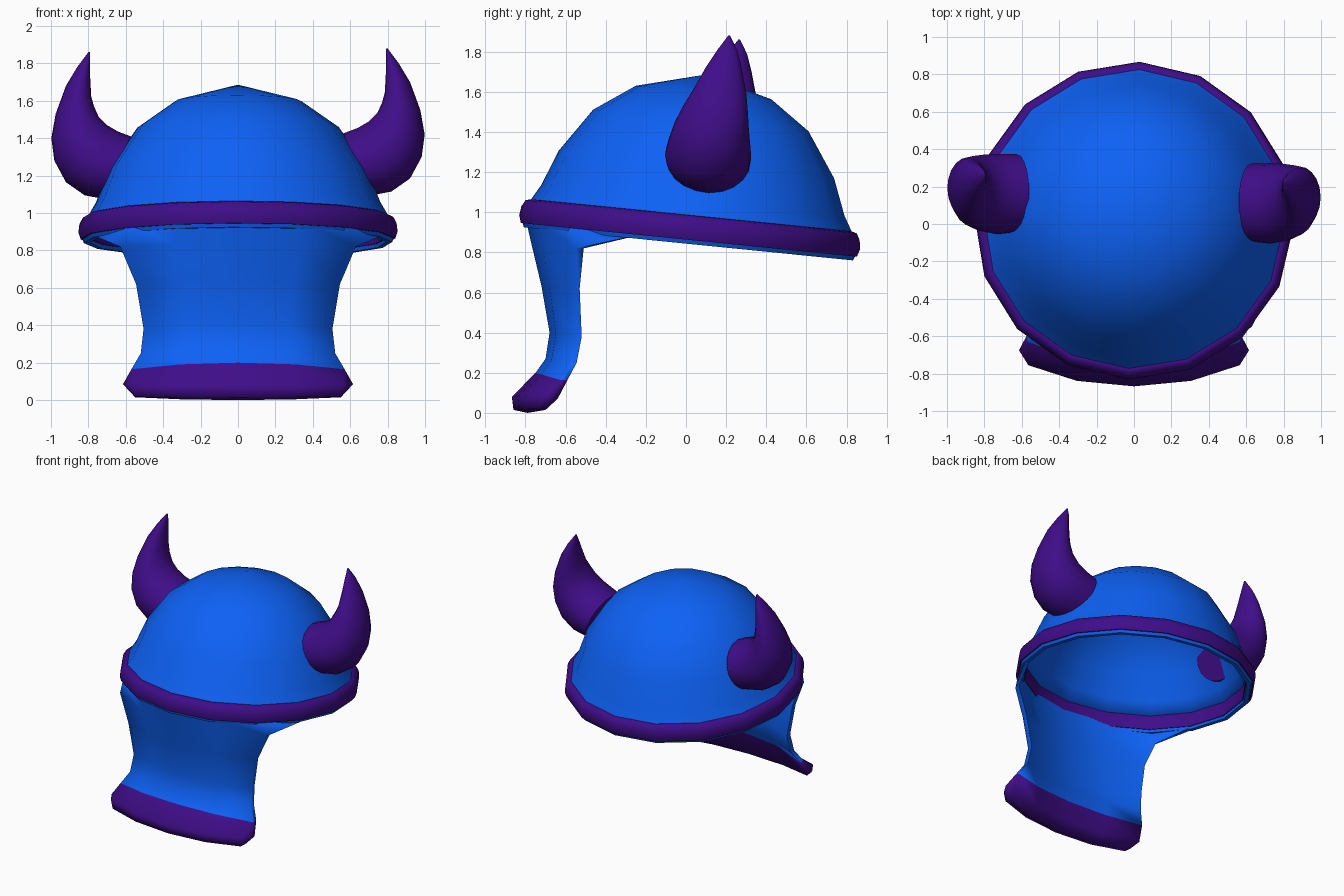
import bpy, bmesh, math

if "Cube" in bpy.data.objects:
    bpy.data.objects.remove(bpy.data.objects["Cube"])

def material(name, color):
    m = bpy.data.materials.new(name)
    m.diffuse_color = color
    m.use_nodes = True
    m.node_tree.nodes["Principled BSDF"].inputs["Base Color"].default_value = m.diffuse_color
    return m

BLUE = material("blue", (0.004, 0.12, 0.92, 1))
PURPLE = material("purple", (0.05, 0.004, 0.25, 1))

def finish(bm, name, mats, angle):
    bmesh.ops.remove_doubles(bm, verts=bm.verts, dist=1e-4)
    bmesh.ops.recalc_face_normals(bm, faces=bm.faces)
    mesh = bpy.data.meshes.new(name)
    bm.to_mesh(mesh)
    bm.free()
    obj = bpy.data.objects.new(name, mesh)
    bpy.context.collection.objects.link(obj)
    for m in mats:
        mesh.materials.append(m)
    bpy.ops.object.select_all(action='DESELECT')
    obj.select_set(True)
    bpy.context.view_layer.objects.active = obj
    bpy.ops.object.shade_smooth_by_angle(angle=math.radians(angle))
    return obj

def lathe(name, profile, mat, angle, closed, sides=16):
    """Spin (radius, height) points about the tilted helmet axis."""
    bm = bmesh.new()
    rings = []
    for k in range(sides):
        a = 2 * math.pi * k / sides - math.radians(2)
        rings.append([bm.verts.new((r * math.cos(a), r * math.sin(a), h)) for r, h in profile])
    n = len(profile)
    for k in range(sides):
        p, q = rings[k], rings[(k + 1) % sides]
        for i in range(n if closed else n - 1):
            j = (i + 1) % n
            bm.faces.new((p[i], q[i], q[j], p[j]))
    obj = finish(bm, name, [mat], angle)
    obj.location = (0, 0.02, 0.92)
    obj.rotation_euler = (-0.1, 0, 0)
    return obj

# Thin domed shell, with inner surface
lathe("dome", [(0, .77), (.34, .68), (.54, .54), (.69, .32), (.76, .14), (.815, .045),
               (.785, .045), (.73, .135), (.66, .31), (.52, .515), (.325, .65), (0, .74)],
      BLUE, 60, False)
# Rounded purple band around the brim
lathe("rim_band", [(.80, .066), (.83, .058), (.848, .025), (.854, -.02), (.842, -.058),
                   (.785, -.058), (.782, .045)], PURPLE, 70, True)
# Thin blue lip below the band
lathe("rim_lip", [(.836, -.05), (.825, -.078), (.795, -.078), (.79, -.05)], BLUE, 60, True)

# Flared guard: rows of (half width, y middle, y edge, z middle, z edge)
blade = [(.59, -.80, -.57, .97, .945), (.63, -.77, -.55, .84, .82), (.545, -.72, -.57, .63, .62),
         (.505, -.68, -.56, .40, .38), (.52, -.70, -.585, .27, .25), (.57, -.75, -.63, .20, .165)]
roll = [(.565, -.868, -.755, .08, .085), (.55, -.86, -.755, .015, .02),
        (.55, -.79, -.70, .0, .015), (.57, -.72, -.64, .04, .07)]
inner = [(w, m + .04, e + .04, zm, ze) for w, m, e, zm, ze in reversed(blade)]
rows = blade + roll + inner
n = len(rows)

bm = bmesh.new()
cols = []
for k in range(-2, 3):
    a = math.radians(22.5 * k)
    s = math.sin(a) / math.sin(math.pi / 4)
    c = (1 - math.cos(a)) / (1 - math.cos(math.pi / 4))
    cols.append([bm.verts.new((w * s, m + (e - m) * c, zm + (ze - zm) * c))
                 for w, m, e, zm, ze in rows])
first, last = len(blade) - 1, len(blade) + len(roll)   # purple rows
for p, q in zip(cols, cols[1:]):
    for i in range(n):
        j = (i + 1) % n
        f = bm.faces.new((p[i], q[i], q[j], p[j]))
        f.material_index = 1 if first <= i < last else 0
for side, p in ((-1, cols[0]), (1, cols[-1])):
    # Side edges of the blade
    for i in range(1, first):
        bm.faces.new((p[i], p[i + 1], p[n - 2 - i], p[n - 1 - i]))
    # Pointed end of the bottom roll
    end = bm.verts.new((side * .615, -.675, .085))
    loop = p[first:last + 1]
    for u, v in zip(loop, loop[1:] + loop[:1]):
        bm.faces.new((u, v, end)).material_index = 1
    # Tapered corner running up into the brim
    tip_out = bm.verts.new((side * .76, -.29, .875))
    tip_in = bm.verts.new((side * .73, -.28, .875))
    bm.faces.new((p[0], p[1], tip_out))
    bm.faces.new((p[n - 1], p[n - 2], tip_in))
    bm.faces.new((p[1], p[n - 2], tip_in, tip_out))
    bm.faces.new((p[0], p[n - 1], tip_in, tip_out))
finish(bm, "neck_guard", [BLUE, PURPLE], 75)

# Curved horns, as sections: outer x, z; inner x, z; y centre; y radius
sections = [(.69, 1.09, .56, 1.425, .115, .208), (.82, 1.115, .64, 1.455, .11, .215),
            (.92, 1.185, .70, 1.49, .115, .205), (.982, 1.30, .745, 1.535, .125, .188),
            (.998, 1.42, .77, 1.59, .143, .165), (.975, 1.55, .785, 1.645, .165, .135),
            (.92, 1.70, .79, 1.74, .187, .09), (.86, 1.80, .79, 1.815, .205, .05),
            (.80, 1.88, .792, 1.88, .215, .005)]

def horn(name, side, dy, dz, sides=20):
    bm = bmesh.new()
    rings = []
    for xo, zo, xi, zi, yc, ry in sections:
        ring = []
        for k in range(sides):
            a = 2 * math.pi * k / sides
            c, s = math.cos(a) / 2, math.sin(a)
            ring.append(bm.verts.new((side * ((xo + xi) / 2 + (xo - xi) * c), yc + ry * s + dy,
                                      (zo + zi) / 2 + (zo - zi) * c + dz)))
        rings.append(ring)
    for p, q in zip(rings, rings[1:]):
        for k in range(sides):
            j = (k + 1) % sides
            bm.faces.new((p[k], p[j], q[j], q[k]))
    bm.faces.new(rings[0])
    bm.faces.new(rings[-1])
    finish(bm, name, [PURPLE], 50)

horn("right_horn", 1, 0, 0)
horn("left_horn", -1, .05, -.02)   # sits slightly back and lower
